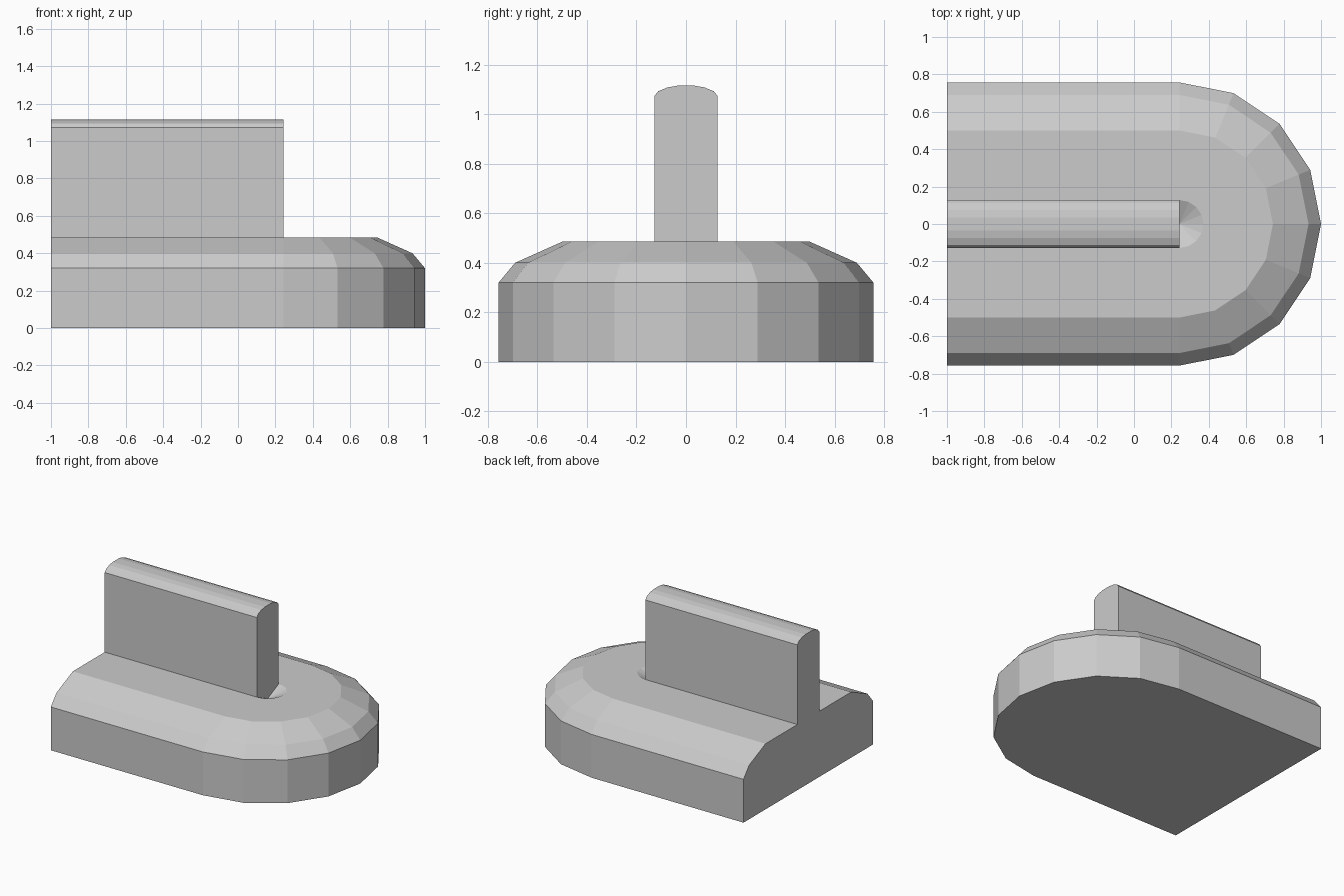
import bpy
import bmesh
from math import sin, cos, radians

cube = bpy.data.objects.get("Cube")
if cube:
    bpy.data.objects.remove(cube, do_unlink=True)

grey = bpy.data.materials.new("light grey")
grey.use_nodes = True
grey.diffuse_color = (0.6, 0.6, 0.6, 1)
grey.node_tree.nodes["Principled BSDF"].inputs["Base Color"].default_value = (0.6, 0.6, 0.6, 1)

BACK, CENTRE = -1.0, 0.243      # flat end and centre of the rounded end
DECK, PIT = 0.485, 0.425        # deck height and bottom of the dimple
HALF = 0.128                    # half thickness of the blade
STEPS = 8                       # facets around the rounded end


def finish(name, bm):
    bmesh.ops.remove_doubles(bm, verts=bm.verts, dist=0.0001)
    bmesh.ops.recalc_face_normals(bm, faces=bm.faces)
    mesh = bpy.data.meshes.new(name)
    bm.to_mesh(mesh)
    bm.free()
    mesh.materials.append(grey)
    obj = bpy.data.objects.new(name, mesh)
    bpy.context.collection.objects.link(obj)
    return obj


def outline(bm, radius, z):
    """U-shaped row of vertices: straight side, rounded end, straight side."""
    points = [(BACK, -radius)]
    for i in range(STEPS + 1):
        a = radians(-90 + 180 * i / STEPS)
        points.append((CENTRE + radius * cos(a), radius * sin(a)))
    points.append((BACK, radius))
    return [bm.verts.new((x, y, z)) for x, y in points]


# Base: stacked U outlines with a bevelled shoulder, open under the blade
bm = bmesh.new()
profile = [(0.757, 0), (0.757, 0.32), (0.69, 0.40), (0.5, DECK), (HALF, DECK)]
rows = [outline(bm, r, z) for r, z in profile]
for low, high in zip(rows, rows[1:]):
    for i in range(len(low) - 1):
        bm.faces.new((low[i], low[i + 1], high[i + 1], high[i]))
bm.faces.new(rows[0][::-1])
bm.faces.new([row[0] for row in rows] + [row[-1] for row in reversed(rows)])

# Conical half dimple in front of the blade
pit = bm.verts.new((CENTRE, 0, PIT))
for a, b in zip(rows[-1][1:-1], rows[-1][2:-1]):
    bm.faces.new((a, b, pit))
finish("base", bm)

# Blade: rounded-top section run along x, its front end reaching into the dimple
bm = bmesh.new()
side = [(HALF, DECK), (HALF, 1.073), (0.112, 1.093), (0.075, 1.108), (0.035, 1.115)]
section = side + [(-y, z) for y, z in reversed(side)]
back, front = [[bm.verts.new((x, y, z)) for y, z in section] for x in (BACK, CENTRE)]
for i in range(len(section) - 1):
    bm.faces.new((back[i], back[i + 1], front[i + 1], front[i]))
bm.faces.new(back)
bm.faces.new(front + [bm.verts.new((CENTRE, 0, PIT))])
finish("blade", bm)
